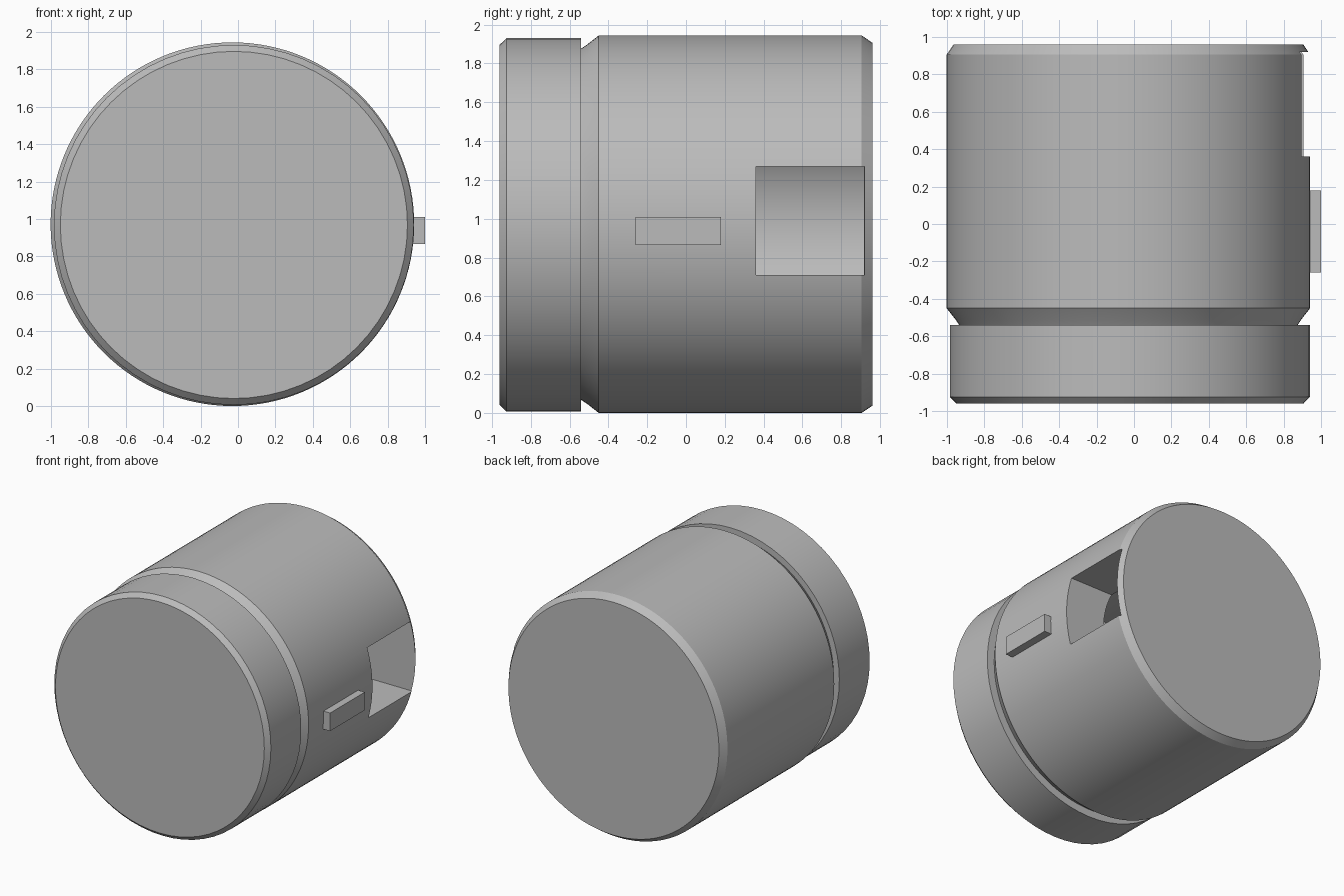
import bpy
import math

old = bpy.data.objects.get("Cube")
if old:
    bpy.data.objects.remove(old, do_unlink=True)

grey = bpy.data.materials.new("plain_grey")
grey.use_nodes = True
colour = (0.5, 0.5, 0.5, 1)
grey.diffuse_color = colour
grey.node_tree.nodes["Principled BSDF"].inputs["Base Color"].default_value = colour


def make_object(name, verts, faces):
    mesh = bpy.data.meshes.new(name)
    mesh.from_pydata(verts, [], faces)
    mesh.materials.append(grey)
    obj = bpy.data.objects.new(name, mesh)
    bpy.context.collection.objects.link(obj)
    return obj


def turned(name, profile, sides, cx, cz):
    """Closed solid turned about the y axis from (radius, y) points, front to back."""
    verts = []
    for radius, y in profile:
        for i in range(sides):
            a = math.tau * i / sides
            verts.append((cx + radius * math.cos(a), y, cz + radius * math.sin(a)))
    last = (len(profile) - 1) * sides
    faces = [list(range(sides)), list(range(last + sides - 1, last - 1, -1))]
    for r in range(len(profile) - 1):
        for i in range(sides):
            j = (i + 1) % sides
            a, b = r * sides, (r + 1) * sides
            faces.append((a + i, b + i, b + j, a + j))
    return make_object(name, verts, faces)


def box(name, x, y, z):
    verts = [(i, j, k) for i in x for j in y for k in z]
    faces = [(0, 1, 3, 2), (4, 6, 7, 5), (0, 4, 5, 1),
             (2, 3, 7, 6), (0, 2, 6, 4), (1, 5, 7, 3)]
    return make_object(name, verts, faces)


def select_only(obj):
    bpy.ops.object.select_all(action="DESELECT")
    obj.select_set(True)
    bpy.context.view_layer.objects.active = obj


def cut(obj, cutter):
    cutter.hide_render = True
    mod = obj.modifiers.new("cut", "BOOLEAN")
    mod.operation = "DIFFERENCE"
    mod.solver = "EXACT"
    mod.object = cutter
    select_only(obj)
    bpy.ops.object.modifier_apply(modifier=mod.name)
    bpy.data.objects.remove(cutter, do_unlink=True)


# Round body with bevelled ends
body = turned("body", [(0.905, -0.54), (0.925, -0.51), (0.972, -0.45),
                       (0.972, 0.905), (0.935, 0.96)], 128, -0.03, 0.972)

# Hollow inside, then the square side opening
cut(body, turned("cavity_cutter", [(0.62, -0.4), (0.62, 0.918)], 96, -0.03, 0.972))
cut(body, box("opening_cutter", (0, 1.2), (0.36, 0.92), (0.71, 1.27)))

# Front lid
lid = turned("lid", [(0.928, -0.96), (0.962, -0.925), (0.962, -0.54)], 64, -0.022, 0.968)

# Raised rib on the side
rib = box("side_rib", (0.9, 1.0), (-0.26, 0.18), (0.865, 1.01))

for part in (body, lid):
    select_only(part)
    bpy.ops.object.shade_smooth_by_angle(angle=math.radians(20))
